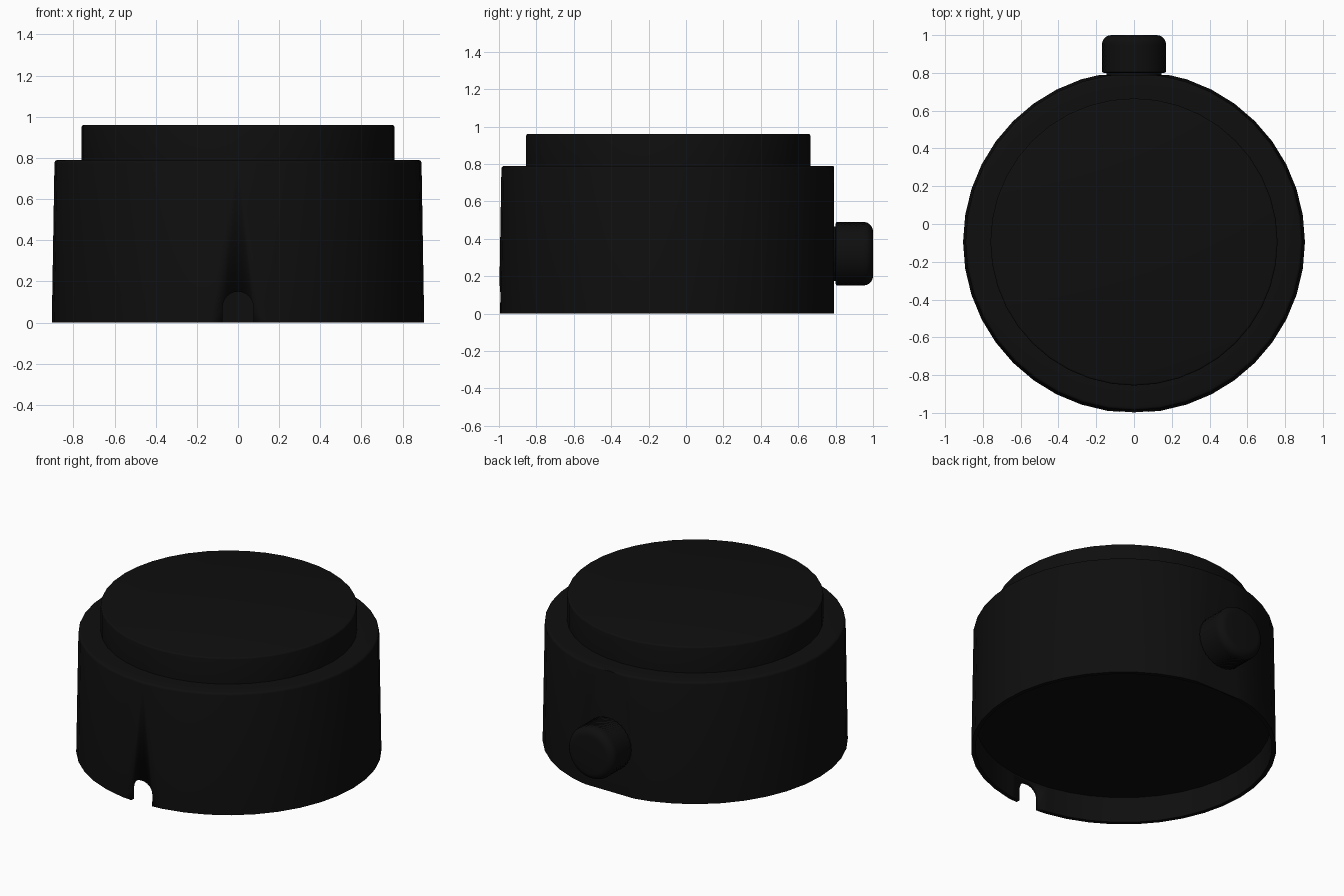
import bpy
import bmesh
from math import cos, sin, pi, radians
from mathutils import Matrix, Vector

if "Cube" in bpy.data.objects:
    bpy.data.objects.remove(bpy.data.objects["Cube"], do_unlink=True)

SIDES = 40
CENTRE_Y = -0.095
FLAT_Y = 0.79
KNOB_Z = 0.32

black = bpy.data.materials.new("matte black")
black.use_nodes = True
colour = (0.0045, 0.0045, 0.0045, 1)
black.diffuse_color = colour
black.node_tree.nodes["Principled BSDF"].inputs["Base Color"].default_value = colour


def lathe(bm, profile, sides, ripple=None):
    """Revolve (radius, height) points about z; zero radius closes an end."""
    rings = []
    for j, (r, z) in enumerate(profile):
        if r == 0:
            rings.append([bm.verts.new((0, 0, z))] * sides)
            continue
        ring = []
        for i in range(sides):
            a = 2 * pi * i / sides
            rr = r - (ripple(i, j) if ripple else 0)
            ring.append(bm.verts.new((rr * cos(a), rr * sin(a), z)))
        rings.append(ring)
    for low, high in zip(rings, rings[1:]):
        for i in range(sides):
            k = (i + 1) % sides
            corners = dict.fromkeys((low[i], low[k], high[k], high[i]))
            bm.faces.new(list(corners))
    bmesh.ops.recalc_face_normals(bm, faces=bm.faces)


def rounded(r, z, size, steps=3):
    """Quarter-round from a side wall to a top face."""
    angles = [pi / 2 * s / steps for s in range(steps + 1)]
    return [(r - size + size * cos(a), z - size + size * sin(a)) for a in angles]


def finish(bm, name, angle=35):
    mesh = bpy.data.meshes.new(name)
    bm.to_mesh(mesh)
    bm.free()
    mesh.materials.append(black)
    obj = bpy.data.objects.new(name, mesh)
    bpy.context.collection.objects.link(obj)
    bpy.ops.object.select_all(action="DESELECT")
    obj.select_set(True)
    bpy.context.view_layer.objects.active = obj
    bpy.ops.object.shade_smooth_by_angle(angle=radians(angle))
    return obj


# Housing: tapered shell, open underneath, with a raised round lid
bm = bmesh.new()
profile = [(0, 0.165), (0.875, 0.165), (0.88, 0), (0.905, 0)]
profile += rounded(0.892, 0.79, 0.015)
profile += [(0.76, 0.79)] + rounded(0.76, 0.96, 0.01) + [(0, 0.96)]
lathe(bm, profile, SIDES)
bmesh.ops.translate(bm, verts=bm.verts, vec=(0, CENTRE_Y, 0))

# Flat seat for the knob at the back
cut = bmesh.ops.bisect_plane(
    bm, geom=bm.verts[:] + bm.edges[:] + bm.faces[:],
    plane_co=(0, FLAT_Y, 0), plane_no=(0, 1, 0), clear_outer=True)
edges = [e for e in cut["geom_cut"] if isinstance(e, bmesh.types.BMEdge)]
bmesh.ops.edgenet_fill(bm, edges=edges)
bmesh.ops.recalc_face_normals(bm, faces=bm.faces)
housing = finish(bm, "housing")

# Arched cable notch in the front rim
bm = bmesh.new()
half = 0.075
outline = [(half * cos(pi * i / 12), half + half * sin(pi * i / 12)) for i in range(13)]
outline += [(-half, -0.1), (half, -0.1)]
face = bm.faces.new([bm.verts.new((x, -1.1, z)) for x, z in outline])
extruded = bmesh.ops.extrude_face_region(bm, geom=[face])["geom"]
bmesh.ops.translate(bm, vec=(0, 0.3, 0),
                    verts=[v for v in extruded if isinstance(v, bmesh.types.BMVert)])
bmesh.ops.recalc_face_normals(bm, faces=bm.faces)
cutter = finish(bm, "notch_cutter")
cutter.hide_render = True
notch = housing.modifiers.new("notch", "BOOLEAN")
notch.operation = "DIFFERENCE"
notch.solver = "EXACT"
notch.object = cutter
# Cut before the smoothing modifiers, if any
bpy.context.view_layer.objects.active = housing
bpy.ops.object.modifier_apply(modifier=notch.name)
bpy.data.objects.remove(cutter, do_unlink=True)

# Knurled knob on a short neck, pointing backwards
neck, grip_start, grip_end, length = 0.145, 0.015, 0.155, 0.21
rows = 12
profile = [(0, -0.02), (neck, -0.02), (neck, 0.01), (0.16, 0.01)]
first = len(profile)
profile += [(0.17, grip_start + (grip_end - grip_start) * i / rows) for i in range(rows + 1)]
last = len(profile)
profile += rounded(0.17, length, 0.05, 5)[1:] + [(0, length)]


def knurl(i, j):
    return 0.005 if first <= j < last and (i + j) % 2 else 0


bm = bmesh.new()
lathe(bm, profile, 64, knurl)
bmesh.ops.transform(bm, verts=bm.verts,
                    matrix=Matrix.Translation(Vector((0, FLAT_Y, KNOB_Z)))
                    @ Matrix.Rotation(-pi / 2, 4, "X"))
finish(bm, "knob")
